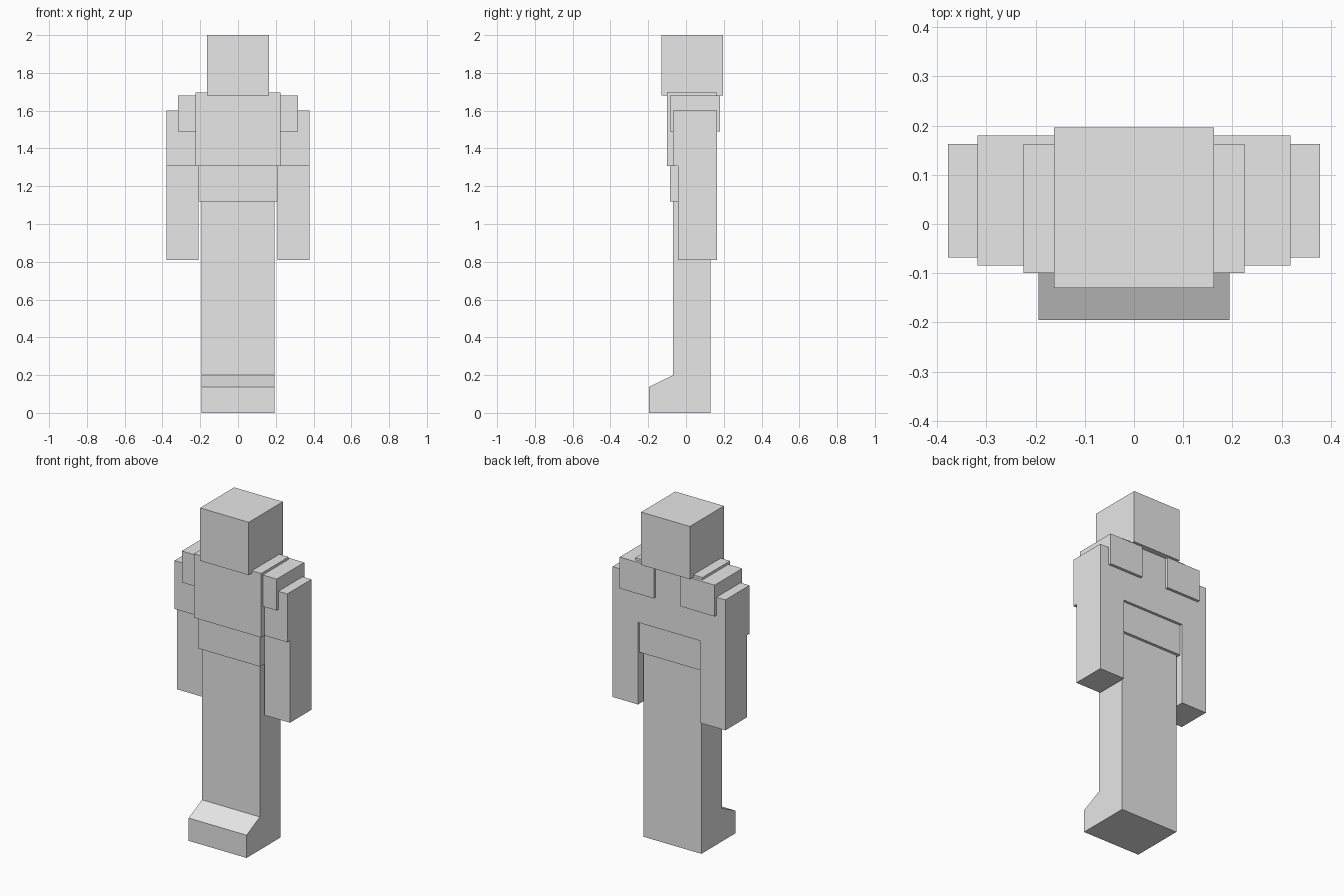
import bpy

if "Cube" in bpy.data.objects:
    bpy.data.objects.remove(bpy.data.objects["Cube"])

grey = bpy.data.materials.new("light_grey")
grey.diffuse_color = (0.8, 0.8, 0.8, 1)
grey.use_nodes = True
grey.node_tree.nodes["Principled BSDF"].inputs["Base Color"].default_value = grey.diffuse_color


def prism(name, profile, x0, x1):
    """Extrude a (y, z) profile, counter-clockwise seen from +x, from x0 to x1."""
    n = len(profile)
    verts = [(x, y, z) for x in (x0, x1) for y, z in profile]
    faces = [tuple(reversed(range(n))), tuple(range(n, 2 * n))]
    faces += [(i, (i + 1) % n, n + (i + 1) % n, n + i) for i in range(n)]
    mesh = bpy.data.meshes.new(name)
    mesh.from_pydata(verts, [], faces)
    mesh.materials.append(grey)
    obj = bpy.data.objects.new(name, mesh)
    bpy.context.collection.objects.link(obj)
    return obj


def box(name, x0, x1, y0, y1, z0, z1):
    return prism(name, [(y0, z0), (y1, z0), (y1, z1), (y0, z1)], x0, x1)


# Head, chest and waist
box("head", -0.163, 0.163, -0.13, 0.196, 1.68, 2.0)
box("chest", -0.225, 0.225, -0.10, 0.163, 1.307, 1.695)
box("waist", -0.208, 0.208, -0.085, 0.147, 1.12, 1.307)

# Legs with sloped boot toe
prism("legs", [(-0.195, 0), (0.13, 0), (0.13, 1.12), (-0.068, 1.12),
               (-0.068, 0.2), (-0.195, 0.138)], -0.194, 0.194)

# Shoulder pads and stepped arms on both sides
for side, s in (("left", 1), ("right", -1)):
    def pair(a, b):
        return sorted((s * a, s * b))
    box(side + "_shoulder_pad", *pair(0.09, 0.318), -0.084, 0.18, 1.49, 1.68)
    box(side + "_upper_arm", *pair(0.225, 0.378), -0.068, 0.163, 1.307, 1.60)
    box(side + "_lower_arm", *pair(0.208, 0.378), -0.042, 0.163, 0.81, 1.307)
